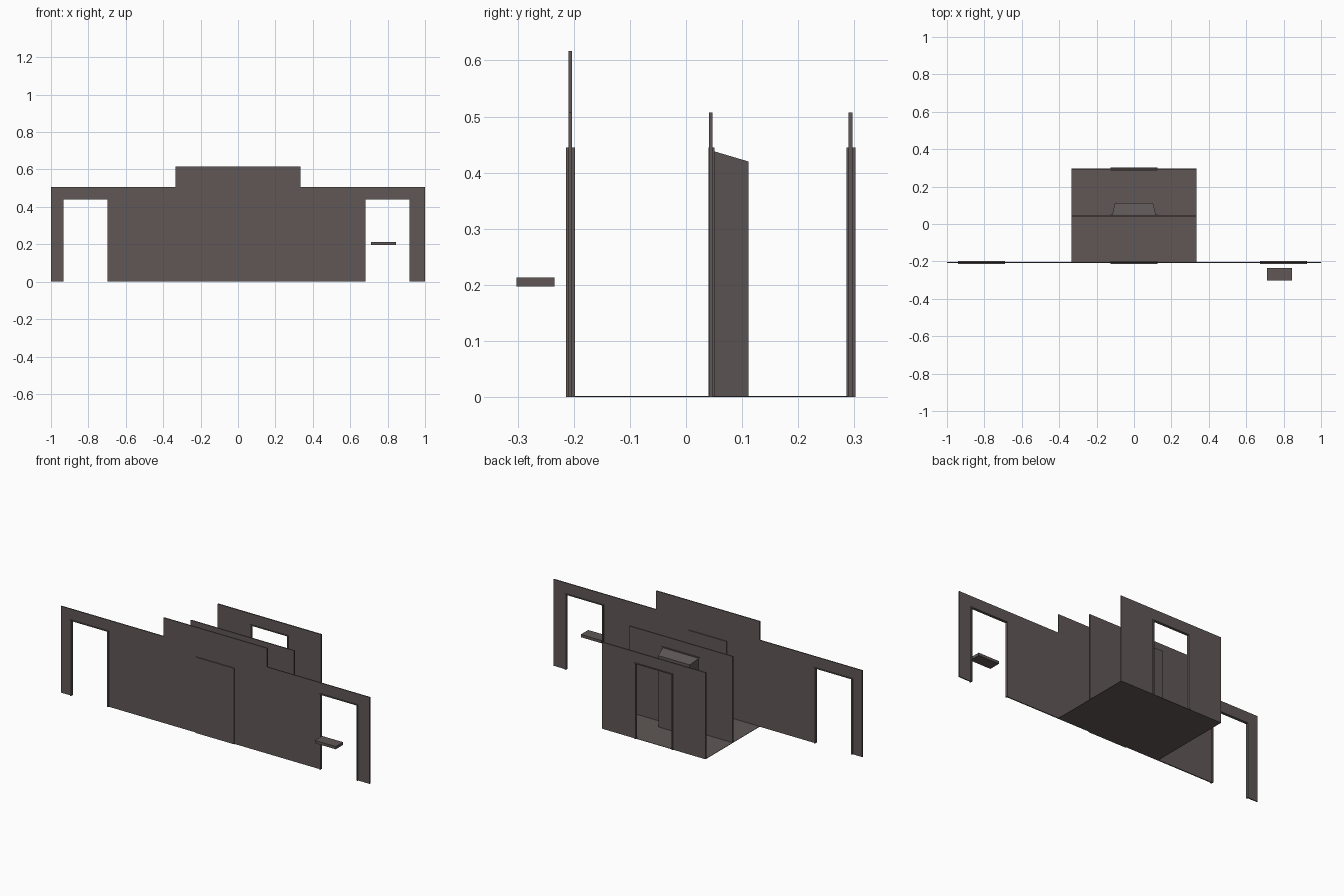
import bpy
import bmesh

if "Cube" in bpy.data.objects:
    bpy.data.objects.remove(bpy.data.objects["Cube"])

DOOR_W, DOOR_H = 0.125, 0.4445      # outer half width and height of a door frame
JAMB, LINTEL = 0.008, 0.005

mat = bpy.data.materials.new("dark warm grey")
mat.diffuse_color = (0.115, 0.095, 0.094, 1)
mat.use_nodes = True
mat.node_tree.nodes["Principled BSDF"].inputs["Base Color"].default_value = mat.diffuse_color


def finish(bm, name):
    bmesh.ops.recalc_face_normals(bm, faces=bm.faces)
    mesh = bpy.data.meshes.new(name)
    bm.to_mesh(mesh)
    bm.free()
    mesh.materials.append(mat)
    obj = bpy.data.objects.new(name, mesh)
    bpy.context.collection.objects.link(obj)
    return obj


def slab(name, outline, y0, y1):
    """Extrude an x,z outline from y0 to y1."""
    bm = bmesh.new()
    face = bm.faces.new([bm.verts.new((x, y0, z)) for x, z in outline])
    new = bmesh.ops.extrude_face_region(bm, geom=[face])["geom"]
    verts = [v for v in new if isinstance(v, bmesh.types.BMVert)]
    bmesh.ops.translate(bm, verts=verts, vec=(0, y1 - y0, 0))
    return finish(bm, name)


def box(name, x0, x1, y0, y1, z0, z1):
    return slab(name, [(x0, z0), (x1, z0), (x1, z1), (x0, z1)], y0, y1)


def arch(cx, w, h):
    """Three-sided doorway path, left foot to right foot."""
    return [(cx - w, 0), (cx - w, h), (cx + w, h), (cx + w, 0)]


def wall(name, top, doors, y0, y1):
    """Wall whose lower edge is notched by the doorways."""
    outline = [(top[0][0], 0)]
    for cx in doors:
        outline += arch(cx, DOOR_W - 0.002, DOOR_H - 0.001)
    outline.append((top[-1][0], 0))
    slab(name, outline + top[::-1], y0, y1)


def frame(name, cx, y0, y1):
    inner = arch(cx, DOOR_W - JAMB, DOOR_H - LINTEL)
    slab(name, arch(cx, DOOR_W, DOOR_H) + inner[::-1], y0, y1)


# Walls
front_top = [(-1, .507), (-.335, .507), (-.335, .617),
             (.335, .617), (.335, .507), (1, .507)]
room_top = [(-.335, .507), (.335, .507)]
wall("front_wall", front_top, [-.815, 0, .80], -.209, -.203)
wall("middle_wall", room_top, [0], .041, .047)
wall("back_wall", room_top, [0], .290, .297)

# Door frames and the closed centre door
frame("left_door_frame", -.815, -.214, -.198)
frame("right_door_frame", .80, -.214, -.198)
frame("middle_door_frame", 0, .040, .051)
frame("back_door_frame", 0, .286, .302)
box("front_door", -DOOR_W, DOOR_W, -.214, -.198, 0, DOOR_H)

# Tapered recess behind the middle doorway, open at the front
bm = bmesh.new()
w = DOOR_W - JAMB
near = [bm.verts.new((x, .047, z)) for x, z in arch(0, w, .439)]
far = [bm.verts.new((x, .111, z)) for x, z in arch(0, .102, .42)]
for i in range(3):
    bm.faces.new((near[i], near[i + 1], far[i + 1], far[i]))
bm.faces.new(far)
recess = finish(bm, "middle_door_recess")
solid = recess.modifiers.new("thickness", "SOLIDIFY")
solid.thickness = 0.002

# Room floor and loose step
box("room_floor", -.335, .335, -.206, .297, 0, .002)
box("step_plate", .71, .845, -.302, -.234, .197, .213)
